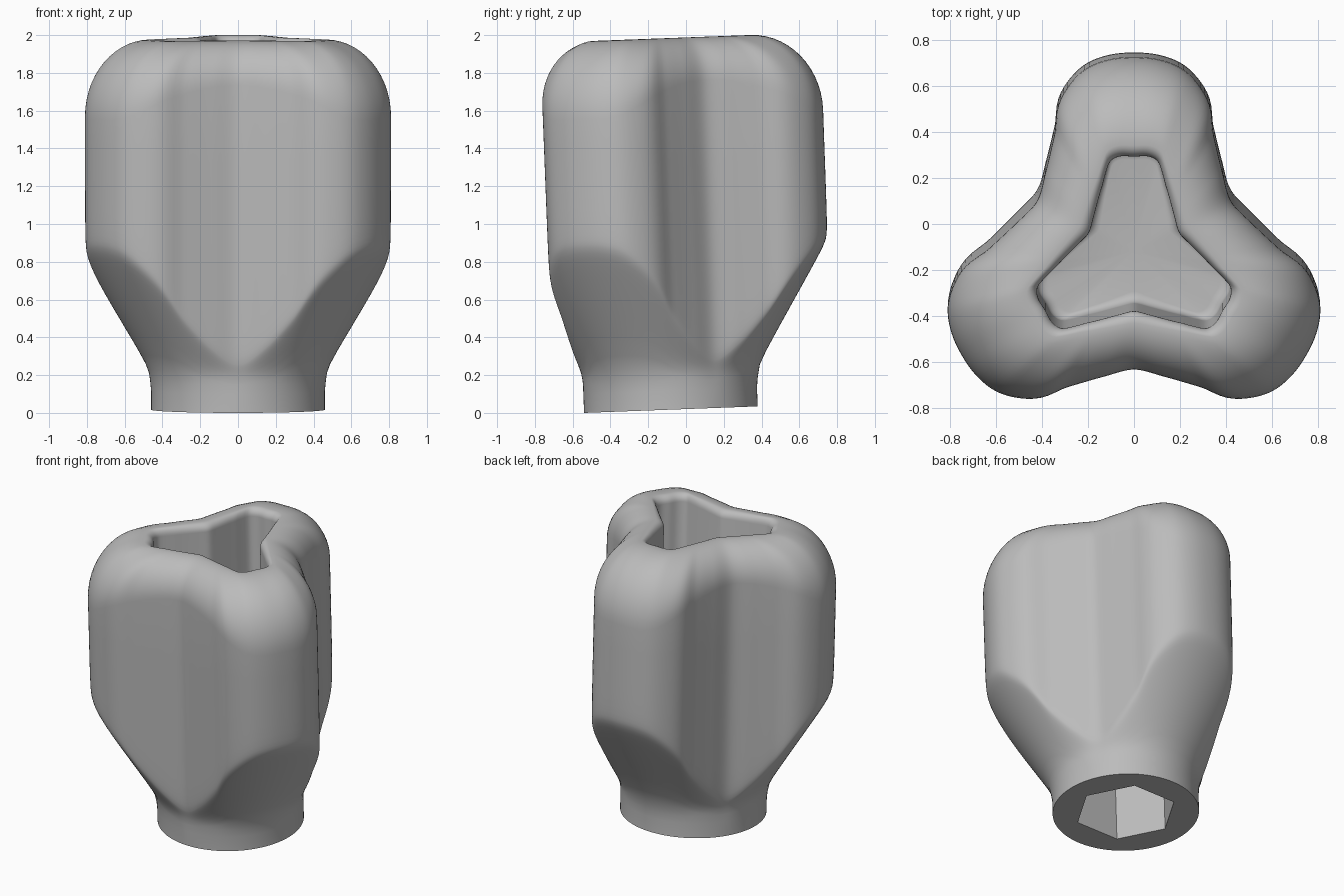
import bpy, bmesh, math

cube = bpy.data.objects.get("Cube")
if cube:
    bpy.data.objects.remove(cube, do_unlink=True)

COLUMNS = 216
TOP = 1.966
NECK = 0.46
TILT = math.radians(2.15)

# Radius of one half lobe by angle in degrees: tip at 0, valley at 60
BODY = [(0, .865), (8, .86), (15, .838), (22, .785), (27, .73), (33, .635), (45, .54), (60, .488)]
POCKET = [(0, .445), (8, .45), (14, .435), (18, .395), (24, .342), (35, .283), (48, .243), (60, .227)]
ROUNDING = [(0, .41), (15, .4), (30, .29), (45, .24), (60, .23)]


def curve(points, x):
    """Smooth interpolation with level ends."""
    n = len(points)

    def slope(i):
        if i in (0, n - 1):
            return 0
        (a, b), (c, d) = points[i - 1], points[i + 1]
        return (d - b) / (c - a)

    i = max(k for k in range(n - 1) if points[k][0] <= x)
    (x0, y0), (x1, y1) = points[i], points[i + 1]
    w = x1 - x0
    t = (x - x0) / w
    ease = t * t * (3 - 2 * t)
    return (y0 + (y1 - y0) * ease + slope(i) * w * t * (1 - t) ** 2
            - slope(i + 1) * w * t * t * (1 - t))


def soft_min(a, b, k):
    return (a + b - math.sqrt((a - b) ** 2 + k * k)) / 2


def column(angle):
    """Radius and height pairs from the socket end round to the pocket floor."""
    phi = abs((angle - 90 + 60) % 120 - 60)
    body, pocket, b = (curve(c, phi) for c in (BODY, POCKET, ROUNDING))
    hexagon = .322 * math.cos(math.pi / 6) / math.cos(math.radians(angle % 60 - 30))

    # Hexagonal socket and flat base
    pts = [(hexagon, .6), (hexagon, 0), (NECK, 0), (NECK, .1)]

    # Neck, cone and lobed wall blended together
    crease = .24 + (body - .48) / .61
    heights = [.15 + (crease - .15) * t for t in (0, .1, .2, .35, .5, .65, .78, .86, .92, .96, 1)]
    heights += [crease + d for d in (.02, .04, .07, .12, .2)]
    shoulder = TOP - b
    heights += [crease + .2 + (shoulder - crease - .2) * t for t in (.33, .66)]
    for h in heights:
        cone = -soft_min(-NECK, -(.48 + .61 * (h - .24)), .03)
        pts.append((soft_min(body, cone, .025), h))

    # Rounded shoulder, then rolled rim into the pocket
    lip = .05
    inner = pocket + lip
    for i in range(15):
        s = math.pi / 2 * i / 14
        pts.append((inner + (body - inner) * math.cos(s), shoulder + b * math.sin(s)))
    for i in range(1, 7):
        s = math.pi / 2 * i / 6
        pts.append((inner - lip * math.sin(s), TOP - lip * (1 - math.cos(s))))

    # Pocket wall and rounded floor edge
    floor = TOP - 1
    for i in range(6):
        s = math.pi / 2 * i / 5
        pts.append((pocket - lip * (1 - math.cos(s)), floor + lip * (1 - math.sin(s))))
    return pts


# Sweep the columns around the axis
bm = bmesh.new()
grid = []
for i in range(COLUMNS):
    deg = 360 * i / COLUMNS
    a = math.radians(deg)
    grid.append([bm.verts.new((r * math.cos(a), r * math.sin(a), h)) for r, h in column(deg)])
rows = len(grid[0])
socket_end = bm.verts.new((0, 0, .6))
pocket_floor = bm.verts.new((0, 0, TOP - 1))
for i, col in enumerate(grid):
    nxt = grid[(i + 1) % COLUMNS]
    for j in range(rows - 1):
        bm.faces.new((col[j], nxt[j], nxt[j + 1], col[j + 1]))
    bm.faces.new((socket_end, nxt[0], col[0]))
    bm.faces.new((pocket_floor, col[-1], nxt[-1]))
bmesh.ops.recalc_face_normals(bm, faces=bm.faces)
mesh = bpy.data.meshes.new("lobed_knob")
bm.to_mesh(mesh)
bm.free()

knob = bpy.data.objects.new("lobed_knob", mesh)
bpy.context.collection.objects.link(knob)
knob.location = (0, -.08, NECK * math.sin(TILT))
knob.rotation_euler = (TILT, 0, 0)

# Plain grey finish
grey = bpy.data.materials.new("plain_grey")
grey.use_nodes = True
grey.diffuse_color = (.5, .5, .5, 1)
grey.node_tree.nodes["Principled BSDF"].inputs["Base Color"].default_value = (.5, .5, .5, 1)
mesh.materials.append(grey)

bpy.ops.object.select_all(action='DESELECT')
knob.select_set(True)
bpy.context.view_layer.objects.active = knob
bpy.ops.object.shade_smooth_by_angle(angle=math.radians(35))
